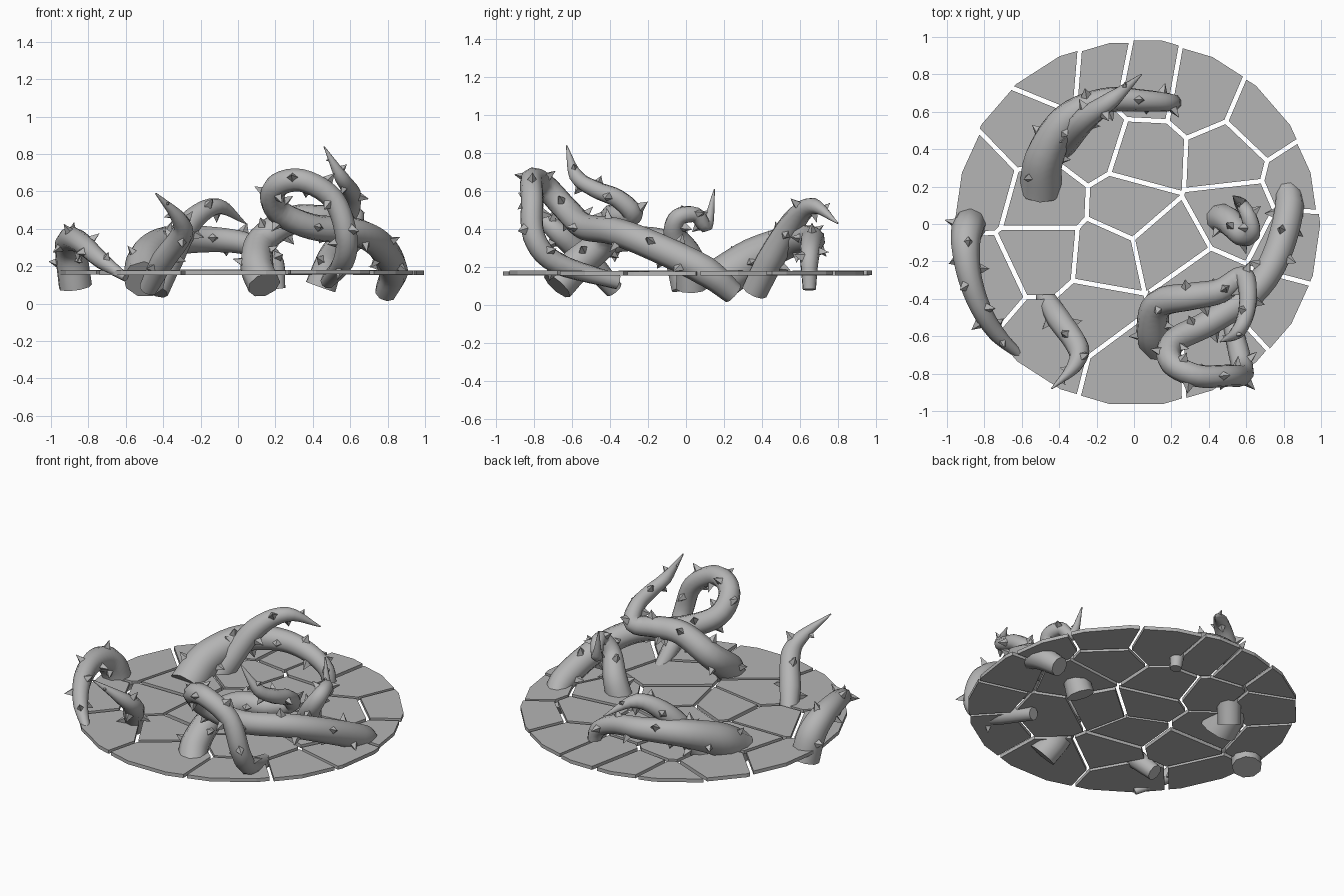
import bpy, bmesh, math, random
from mathutils import Vector

if "Cube" in bpy.data.objects:
    bpy.data.objects.remove(bpy.data.objects["Cube"])

random.seed(7)


def material(name, v):
    m = bpy.data.materials.new(name)
    m.diffuse_color = (v, v, v, 1)
    m.use_nodes = True
    m.node_tree.nodes["Principled BSDF"].inputs["Base Color"].default_value = m.diffuse_color
    return m


STONE = material("stone", .46)
VINE = material("vine", .46)


def new_object(name, bm, mat):
    bmesh.ops.recalc_face_normals(bm, faces=bm.faces)
    me = bpy.data.meshes.new(name)
    bm.to_mesh(me)
    bm.free()
    me.materials.append(mat)
    ob = bpy.data.objects.new(name, me)
    bpy.context.collection.objects.link(ob)
    return ob


# ---- broken ground disc: cells grown around seed points, clipped by the rim ----
SEEDS = [(-.18, .80), (-.42, .82), (-.55, .50), (-.84, .22), (-.82, -.32), (-.47, -.62),
         (-.48, .12), (-.48, -.16), (-.15, -.19), (-.02, .10), (.17, -.12), (-.2, -.47),
         (.0, -.74), (.52, -.72), (.34, -.36), (.78, -.48), (.88, -.1), (.9, .24),
         (.5, .34), (.70, .55), (.35, .70), (.07, .75), (.05, .36), (.53, .08), (-.23, .45)]
GAP = 0.012


def clip(poly, p, n):
    out = []
    for a, b in zip(poly, poly[1:] + poly[:1]):
        da, db = (a - p).dot(n), (b - p).dot(n)
        if da <= 0:
            out.append(a)
        if da * db < 0:
            out.append(a.lerp(b, da / (da - db)))
    return out


bm = bmesh.new()
seeds = [Vector(s) for s in SEEDS]
for i, s in enumerate(seeds):
    r = random.uniform(.97, .995)
    poly = [Vector((.012 + r * math.cos(k * math.tau / 22), r * math.sin(k * math.tau / 22)))
            for k in range(22)]
    for j, t in enumerate(seeds):
        if i != j:
            n = (t - s).normalized()
            poly = clip(poly, (s + t) / 2 - n * GAP, n)
    dz = random.uniform(-.003, .003)
    lo = [bm.verts.new((p.x, p.y, .156 + dz)) for p in poly]
    hi = [bm.verts.new((p.x, p.y, .179 + dz)) for p in poly]
    bm.faces.new(lo[::-1])
    bm.faces.new(hi)
    for k in range(len(poly)):
        m = (k + 1) % len(poly)
        bm.faces.new((lo[k], lo[m], hi[m], hi[k]))
new_object("cracked_ground", bm, STONE)


# ---- thorny tentacles: tapered tubes swept along smooth paths ----
def spline(pts, steps):
    P = [Vector(p) for p in pts]
    P = [2 * P[0] - P[1]] + P + [2 * P[-1] - P[-2]]
    out = []
    for i in range(1, len(P) - 2):
        a, b, c, d = P[i - 1:i + 3]
        for k in range(steps):
            t = k / steps
            out.append(.5 * (2 * b + (c - a) * t + (2 * a - 5 * b + 4 * c - d) * t * t
                             + (3 * b - a - 3 * c + d) * t ** 3))
    return out + [P[-2]]


def tentacle(name, pts, radii, sides=9, steps=5, spacing=.058):
    path = spline(pts, steps)
    n = len(path)

    def radius(t):
        f = t * (len(radii) - 1)
        i = min(int(f), len(radii) - 2)
        return radii[i] + (radii[i + 1] - radii[i]) * (f - i)

    bm = bmesh.new()
    rings, thorns = [], []
    nor, walked, angle = None, 0, random.uniform(0, 6)
    for i, p in enumerate(path):
        tan = (path[min(i + 1, n - 1)] - path[max(i - 1, 0)]).normalized()
        nor = tan.orthogonal() if nor is None else nor - tan * nor.dot(tan)
        nor.normalize()
        bi = tan.cross(nor)
        r = radius(i / (n - 1))
        rings.append([bm.verts.new(p + r * (nor * math.cos(a) + bi * math.sin(a)))
                      for a in (k * math.tau / sides for k in range(sides))])
        if i:
            walked += (p - path[i - 1]).length
        if walked > spacing and p.z > .2 and i < n - 2:
            angle += 2.4
            thorns.append((p, tan, nor * math.cos(angle) + bi * math.sin(angle), r))
            walked = 0
    for a, b in zip(rings, rings[1:]):
        for k in range(sides):
            m = (k + 1) % sides
            bm.faces.new((a[k], a[m], b[m], b[k])).smooth = True
    bm.faces.new(rings[0][::-1])
    bm.faces.new(rings[-1])
    # four-sided thorns, longer along the stem
    for p, tan, out, r in thorns:
        w = min(.025, r * .5)
        side = tan.cross(out)
        c = p + out * r * .88
        base = [bm.verts.new(c + v) for v in (tan * w * 1.3, side * w, -tan * w * 1.3, -side * w)]
        tip = bm.verts.new(c + out * w * 2.2 + tan * w * .5)
        bm.faces.new(base[::-1])
        for k in range(4):
            bm.faces.new((base[k], base[(k + 1) % 4], tip))
    new_object(name, bm, VINE)


tentacle("left_tentacle",
         [(-.87, .01, .09), (-.89, -.03, .24), (-.90, -.12, .32), (-.88, -.28, .345),
          (-.82, -.45, .31), (-.73, -.59, .23), (-.60, -.71, .14)],
         [.09, .088, .078, .065, .055, .045, .022])
tentacle("front_left_tentacle",
         [(-.48, -.38, .08), (-.40, -.51, .23), (-.30, -.66, .37), (-.32, -.76, .46),
          (-.44, -.88, .59)], [.05, .065, .06, .04, .004])
tentacle("back_arch_tentacle",
         [(-.50, .18, .13), (-.48, .36, .25), (-.36, .56, .335), (-.15, .66, .345),
          (.05, .66, .32), (.19, .65, .24), (.22, .65, .08)],
         [.115, .105, .085, .07, .06, .05, .035])
tentacle("back_tip_tentacle",
         [(-.44, .36, .07), (-.37, .44, .23), (-.26, .56, .43), (-.11, .67, .52),
          (.04, .80, .43)], [.07, .075, .065, .045, .004])
tentacle("small_curl_tentacle",
         [(.44, .03, .09), (.50, .02, .25), (.58, -.06, .37), (.63, -.04, .46),
          (.61, .05, .475), (.57, .11, .42), (.53, .15, .61)],
         [.085, .075, .06, .048, .042, .035, .003])
tentacle("long_loop_tentacle",
         [(.79, .25, .06), (.83, .10, .18), (.76, -.17, .31), (.63, -.37, .385),
          (.40, -.53, .41), (.21, -.63, .50), (.20, -.74, .62), (.34, -.81, .66),
          (.51, -.81, .56), (.58, -.80, .36), (.56, -.68, .22), (.48, -.36, .12)],
         [.06, .08, .078, .074, .07, .068, .066, .062, .06, .06, .058, .04])
tentacle("coiled_tentacle",
         [(.14, -.68, .10), (.10, -.58, .21), (.13, -.43, .34), (.30, -.39, .45),
          (.46, -.36, .46), (.58, -.28, .48), (.61, -.36, .56), (.60, -.48, .61),
          (.55, -.58, .68), (.46, -.63, .84)],
         [.09, .09, .08, .075, .068, .055, .05, .045, .038, .003])
